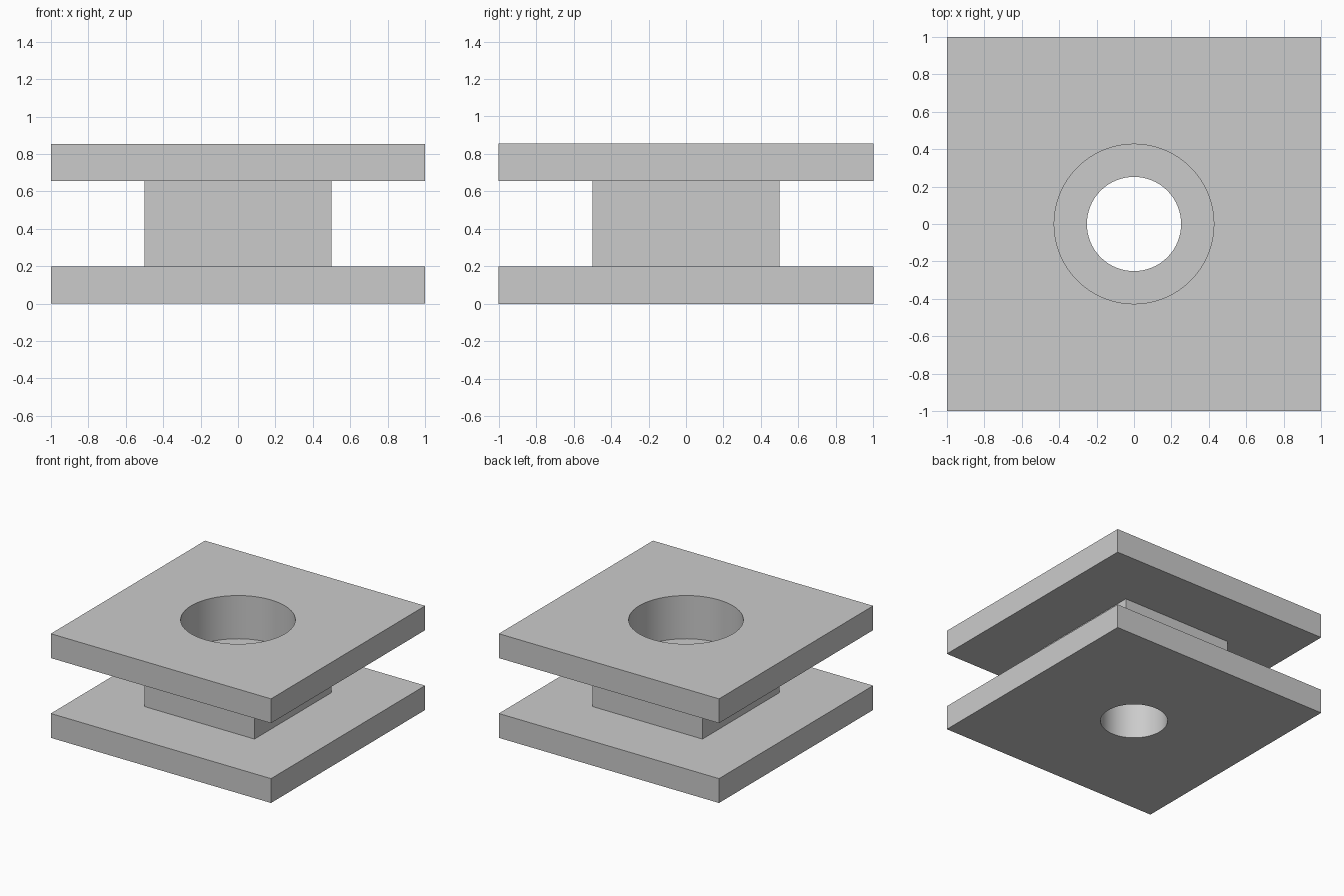
import bpy, bmesh
from math import cos, sin, pi, sqrt

if "Cube" in bpy.data.objects:
    bpy.data.objects.remove(bpy.data.objects["Cube"])

SEGMENTS = 64
bm = bmesh.new()


def ring(n, radius, z, start=0.0):
    """Closed loop of n points at height z; returns its verts and edges."""
    vs = [bm.verts.new((radius * cos(start + 2 * pi * i / n),
                        radius * sin(start + 2 * pi * i / n), z)) for i in range(n)]
    return vs, [bm.edges.new((vs[i], vs[(i + 1) % n])) for i in range(n)]


def square(half, z):
    return ring(4, half * sqrt(2), z, pi / 4)


def circle(radius, z):
    return ring(SEGMENTS, radius, z)


# Cross-section walked up the outside and back down through the stepped bore
rings = [
    square(1.0, 0.0), square(1.0, 0.2),        # lower plate
    square(0.5, 0.2), square(0.5, 0.655),      # square neck
    square(1.0, 0.655), square(1.0, 0.855),    # upper plate
    circle(0.427, 0.855), circle(0.427, 0.5),  # wide counterbore
    circle(0.252, 0.5), circle(0.252, 0.0),    # narrow through hole
]

# Skin each neighbouring pair of rings, closing the solid at the end
for (va, ea), (vb, eb) in zip(rings, rings[1:] + rings[:1]):
    n = len(va)
    if n == len(vb):
        for i in range(n):
            j = (i + 1) % n
            bm.faces.new((va[i], va[j], vb[j], vb[i]))
    else:
        bmesh.ops.triangle_fill(bm, edges=ea + eb, use_beauty=True)

bmesh.ops.recalc_face_normals(bm, faces=bm.faces[:])

mesh = bpy.data.meshes.new("flanged_block")
bm.to_mesh(mesh)
bm.free()
body = bpy.data.objects.new("flanged_block", mesh)
bpy.context.collection.objects.link(body)

# Smooth bore walls, sharp plate edges
bpy.context.view_layer.objects.active = body
body.select_set(True)
bpy.ops.object.shade_smooth_by_angle(angle=pi / 6)
